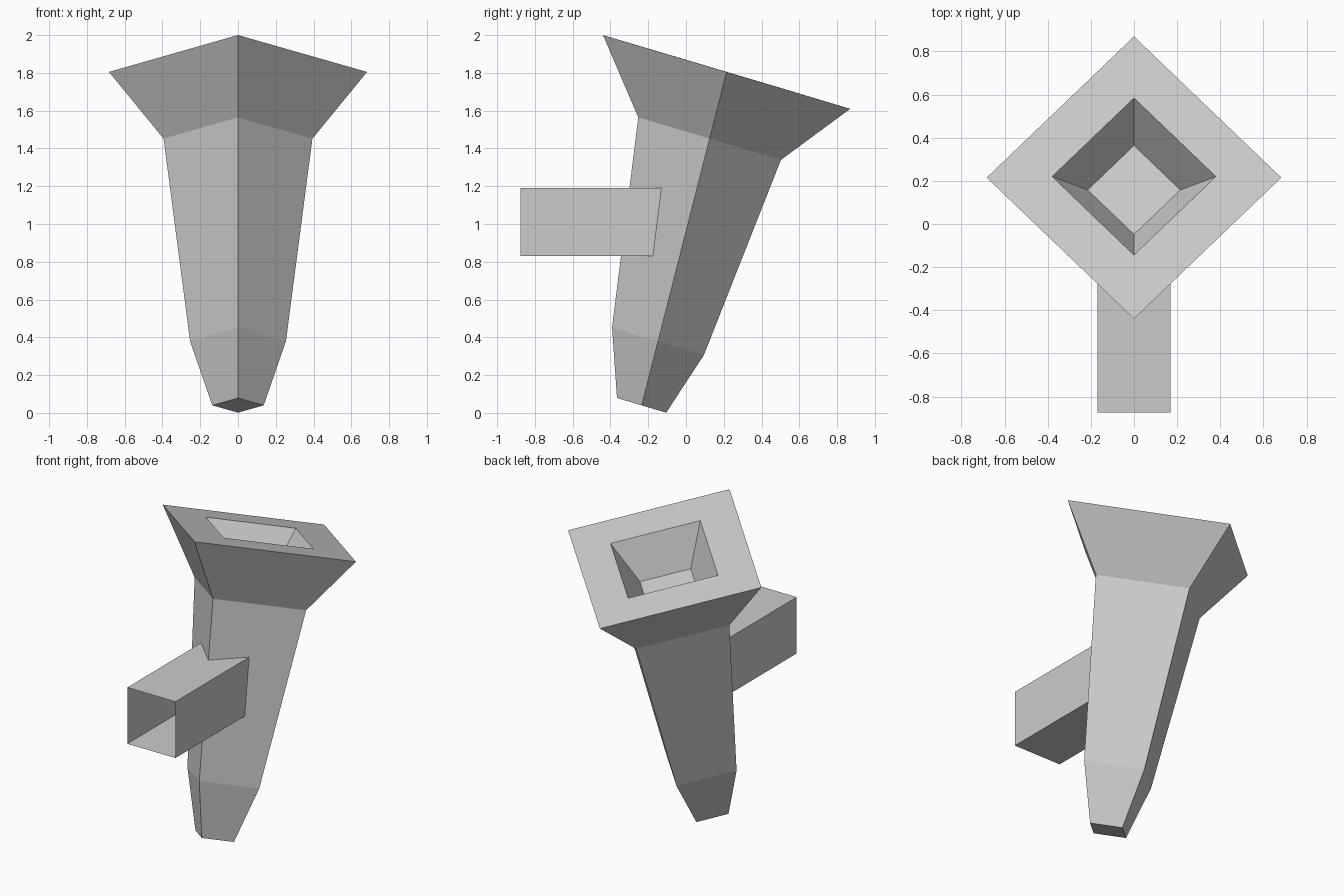
import bpy
import bmesh
from math import cos, sin, radians
from mathutils import Vector

if "Cube" in bpy.data.objects:
    bpy.data.objects.remove(bpy.data.objects["Cube"], do_unlink=True)

TILT = radians(-16.6)

grey = bpy.data.materials.new("light grey")
grey.use_nodes = True
colour = (0.6, 0.6, 0.6, 1)
grey.diffuse_color = colour
grey.node_tree.nodes["Principled BSDF"].inputs["Base Color"].default_value = colour


def make_object(name, bm):
    mesh = bpy.data.meshes.new(name)
    bm.to_mesh(mesh)
    bm.free()
    mesh.materials.append(grey)
    obj = bpy.data.objects.new(name, mesh)
    bpy.context.collection.objects.link(obj)
    return obj


def diamond(bm, y, z, r):
    """Tilted square ring with a corner at the front."""
    dy, dz = r * cos(TILT), r * sin(TILT)
    points = [(0, y - dy, z - dz), (r, y, z), (0, y + dy, z + dz), (-r, y, z)]
    return [bm.verts.new(Vector(p)) for p in points]


def bridge(bm, a, b):
    for i in range(4):
        j = (i + 1) % 4
        bm.faces.new((a[i], a[j], b[j], b[i]))


# Torch: tapering shaft, flared head, flat rim and sunken cup (y, z, half diagonal)
profile = [
    (-0.235, 0.04, 0.136),
    (-0.148, 0.38, 0.254),
    (0.125, 1.452, 0.394),
    (0.215, 1.805, 0.683),
    (0.22, 1.804, 0.38),
    (0.158, 1.58, 0.215),
]
bm = bmesh.new()
rings = [diamond(bm, *p) for p in profile]
for lower, upper in zip(rings, rings[1:]):
    bridge(bm, lower, upper)
bm.faces.new(rings[0][::-1])
bm.faces.new(rings[-1])
make_object("torch_body", bm)

# Wall bracket: thin square tube with open ends, running into the shaft
bm = bmesh.new()
corners = [(-0.17, 0.83), (0.17, 0.83), (0.17, 1.19), (-0.17, 1.19)]
front, back = [[bm.verts.new((x, y, z)) for x, z in corners] for y in (-0.875, -0.1)]
bridge(bm, back, front)
bmesh.ops.recalc_face_normals(bm, faces=bm.faces)
make_object("wall_bracket", bm)
